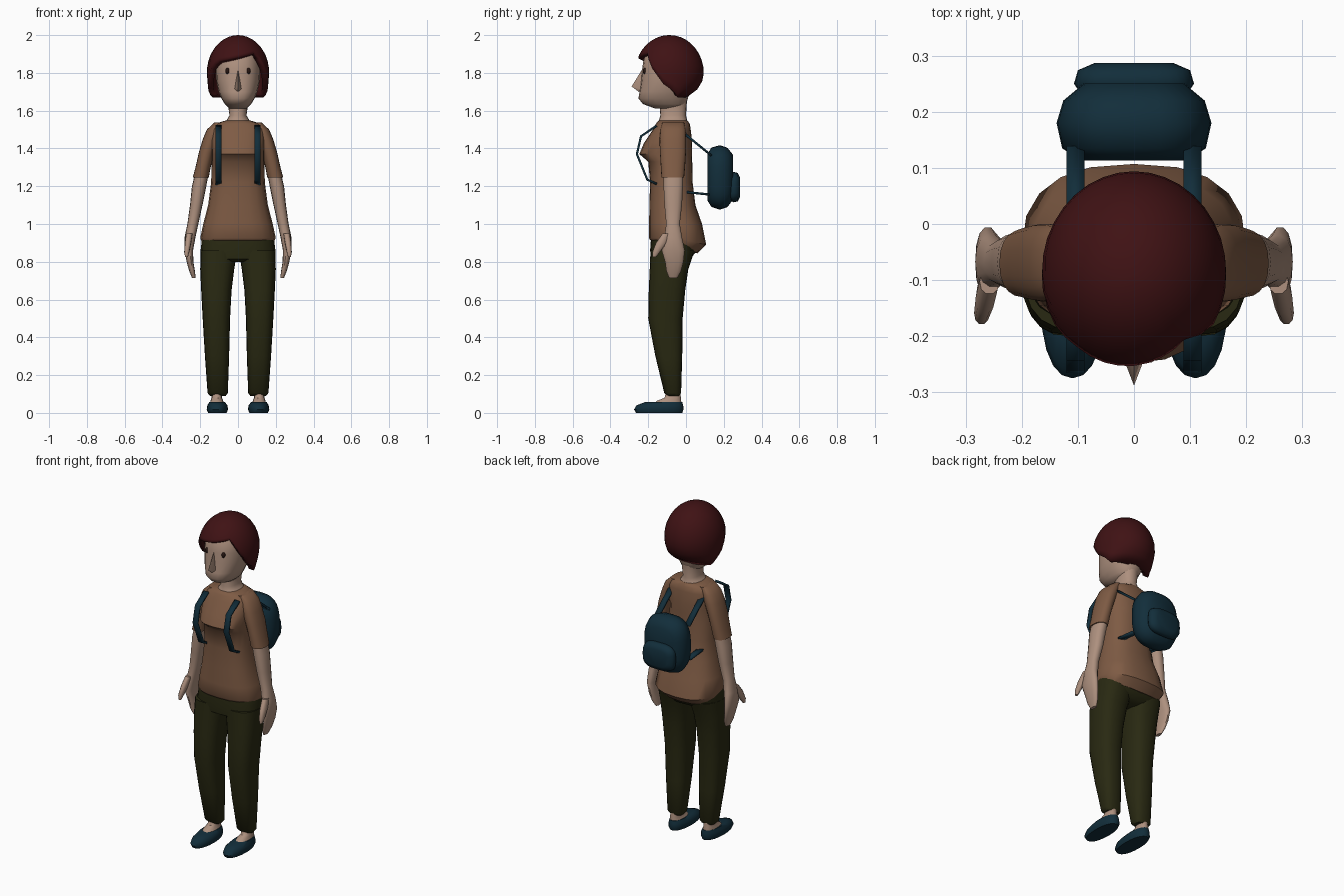
import bpy
import bmesh
from math import sin, cos, pi, sqrt, radians
from mathutils import Vector

cube = bpy.data.objects.get("Cube")
if cube:
    bpy.data.objects.remove(cube, do_unlink=True)


def material(name, r, g, b):
    mat = bpy.data.materials.new(name)
    mat.use_nodes = True
    mat.diffuse_color = (r, g, b, 1)
    shader = mat.node_tree.nodes["Principled BSDF"]
    shader.inputs["Base Color"].default_value = (r, g, b, 1)
    shader.inputs["Roughness"].default_value = .8
    return mat


skin = material("skin", .42, .28, .21)
hair_red = material("dark red hair", .05, .006, .007)
shirt_brown = material("brown shirt", .21, .105, .058)
trouser_green = material("olive trousers", .022, .022, .006)
pack_blue = material("navy blue", .006, .027, .043)
eye_brown = material("eye dark brown", .02, .008, .006)

SIDES = (("left", 1), ("right", -1))


def finish(name, bm, mat, angle=50):
    """Turn a bmesh into a smooth shaded object."""
    bmesh.ops.recalc_face_normals(bm, faces=bm.faces)
    mesh = bpy.data.meshes.new(name)
    bm.to_mesh(mesh)
    bm.free()
    mesh.materials.append(mat)
    obj = bpy.data.objects.new(name, mesh)
    bpy.context.collection.objects.link(obj)
    bpy.ops.object.select_all(action="DESELECT")
    obj.select_set(True)
    bpy.context.view_layer.objects.active = obj
    bpy.ops.object.shade_smooth_by_angle(angle=radians(angle))
    return obj


def power(value, exponent):
    return abs(value) ** exponent * (1 if value >= 0 else -1)


def skin_rings(bm, rings, cap=True):
    for low, high in zip(rings, rings[1:]):
        count = len(low)
        for i in range(count):
            j = (i + 1) % count
            bm.faces.new((low[i], low[j], high[j], high[i]))
    if cap:
        bm.faces.new(rings[0])
        bm.faces.new(rings[-1])


def loft(name, sections, mat, side=1, round_power=2.3, count=20, along_y=False, angle=50):
    """Sections are (height, x min, x max, depth min, depth max, optional rear droop)."""
    bm = bmesh.new()
    rings = []
    for level, x0, x1, d0, d1, *droop in sections:
        ring = []
        for i in range(count):
            a = 2 * pi * i / count
            u = power(cos(a), 2 / round_power)
            v = power(sin(a), 2 / round_power)
            x = side * ((x0 + x1) / 2 + u * (x1 - x0) / 2)
            d = (d0 + d1) / 2 + v * (d1 - d0) / 2
            z = level - (droop[0] * max(0, v) if droop else 0)
            ring.append(bm.verts.new((x, z, d) if along_y else (x, d, z)))
        rings.append(ring)
    skin_rings(bm, rings)
    return finish(name, bm, mat, angle)


def centred(*rows):
    """Expand (height, half width, ...) rows to symmetric sections."""
    return [(row[0], -row[1], row[1], *row[2:]) for row in rows]


def strap(name, path, side):
    """Flat band following a (y, z) path."""
    bm = bmesh.new()
    pairs = [[bm.verts.new((side * x, y, z)) for x in (.088, .12)] for y, z in path]
    for a, b in zip(pairs, pairs[1:]):
        bm.faces.new((a[0], a[1], b[1], b[0]))
    obj = finish(name, bm, pack_blue, 30)
    band = obj.modifiers.new("thickness", "SOLIDIFY")
    band.thickness = .012
    band.offset = 0


# Shirt body with bust and drooping rear hem
loft("shirt_body", centred(
    (.91, .19, -.185, .06, .065), (.925, .2, -.197, .107, .035),
    (1, .184, -.195, .085), (1.1, .158, -.194, .05),
    (1.22, .142, -.19, .035), (1.33, .14, -.2, .033),
    (1.37, .14, -.247, .033), (1.43, .142, -.222, .033),
    (1.5, .145, -.175, .025), (1.53, .125, -.16, .02),
    (1.548, .065, -.145, .008)), shirt_brown, round_power=2.5)

# Trouser seat
loft("trouser_seat", centred(
    (.8, .15, -.16, -.01), (.815, .192, -.185, .022),
    (.86, .198, -.19, .06), (.93, .19, -.185, .07)), trouser_green, round_power=2.6)

for label, s in SIDES:
    # Sleeve, bare arm, hand and thumb
    loft(label + "_sleeve", [
        (1.537, .07, .125, -.125, -.01), (1.5, .08, .165, -.135, -.002),
        (1.45, .1, .186, -.14, 0), (1.38, .125, .207, -.138, 0),
        (1.3, .145, .225, -.133, -.005), (1.245, .155, .24, -.13, -.01)],
        shirt_brown, s)
    loft(label + "_arm", [
        (1.4, .13, .195, -.12, -.01), (1.2, .168, .244, -.12, -.015),
        (1.1, .188, .254, -.115, -.02), (1, .21, .268, -.106, -.032),
        (.93, .225, .283, -.115, -.02), (.86, .238, .283, -.13, -.005),
        (.8, .236, .272, -.112, -.012), (.75, .228, .258, -.105, -.025),
        (.715, .224, .244, -.09, -.045)], skin, s, count=14)
    loft(label + "_thumb", [
        (.95, .24, .275, -.125, -.08), (.9, .248, .282, -.16, -.1),
        (.85, .258, .285, -.179, -.138), (.825, .265, .28, -.176, -.158)],
        skin, s, count=10)

    # Trouser leg
    loft(label + "_trouser_leg", [
        (.09, .065, .148, -.098, -.035), (.105, .054, .161, -.115, -.026),
        (.3, .047, .175, -.162, -.02), (.5, .042, .187, -.2, -.018),
        (.65, .034, .195, -.197, -.004), (.76, .02, .2, -.192, .012),
        (.86, .005, .198, -.188, .045)], trouser_green, s, round_power=2.6)

    # Bare foot and slip-on shoe
    loft(label + "_foot", [
        (.04, .07, .15, -.18, -.022), (.064, .078, .146, -.155, -.024),
        (.08, .085, .14, -.115, -.026), (.13, .085, .135, -.1, -.033)],
        skin, s, count=14)
    loft(label + "_shoe", [
        (0, .06, .158, -.265, -.02), (.018, .053, .166, -.275, -.013),
        (.04, .056, .162, -.262, -.015), (.058, .07, .152, -.215, -.02)],
        pack_blue, s, round_power=2.2)

    # Backpack straps at chest and back
    strap(label + "_chest_strap", [(-.155, 1.52), (-.238, 1.465), (-.26, 1.37),
                                   (-.205, 1.235), (-.155, 1.212)], s)
    strap(label + "_upper_back_strap", [(-.01, 1.48), (.135, 1.362)], s)
    strap(label + "_lower_back_strap", [(-.01, 1.17), (.125, 1.156)], s)

    # Eye
    bm = bmesh.new()
    bmesh.ops.create_uvsphere(bm, u_segments=12, v_segments=8, radius=1)
    bmesh.ops.scale(bm, vec=(.011, .011, .017), verts=bm.verts)
    bmesh.ops.translate(bm, vec=(s * .055, -.218, 1.81), verts=bm.verts)
    finish(label + "_eye", bm, eye_brown)

# Neck and head
loft("neck", centred((1.535, .075, -.148, .01), (1.553, .058, -.142, .005),
                     (1.575, .045, -.136, 0), (1.65, .055, -.14, .005)), skin)
loft("head", centred(
    (1.612, .045, -.165, -.02), (1.635, .07, -.228, 0),
    (1.665, .088, -.252, .01), (1.7, .103, -.246, .02),
    (1.76, .115, -.238, .04), (1.82, .118, -.232, .05),
    (1.89, .112, -.222, .05), (1.95, .07, -.17, .01)), skin)

# Nose wedge
bm = bmesh.new()
for point in ((0, -.228, 1.825), (0, -.288, 1.728), (0, -.25, 1.7),
              (.02, -.236, 1.715), (-.02, -.236, 1.715), (0, -.2, 1.75)):
    bm.verts.new(point)
bmesh.ops.convex_hull(bm, input=bm.verts)
finish("nose", bm, skin)


def hair_edge(front_back, x):
    """Lower hair edge: slanted fringe, sweeping down past the cheeks."""
    stops = ((-.75, 1.885 + .2 * x), (-.55, 1.835), (-.15, 1.735), (.45, 1.67))
    if front_back <= stops[0][0]:
        return stops[0][1]
    for (s0, z0), (s1, z1) in zip(stops, stops[1:]):
        if front_back <= s1:
            return z0 + (z1 - z0) * (front_back - s0) / (s1 - s0)
    return stops[-1][1]


# Bobbed hair shell
bm = bmesh.new()
columns, rows, rings = 36, 12, []
for k in range(rows + 1):
    ring = []
    for i in range(columns):
        a = 2 * pi * i / columns
        u, v = cos(a), sin(a)
        edge = hair_edge(v, .165 * u)
        z = edge + (2 - edge) * sin(k / rows * pi / 2)
        if z > 1.8:
            wide = deep = sqrt(max(0, 1 - ((z - 1.8) / .2) ** 2))
        else:
            wide = 1 - .5 * (1.8 - z)
            deep = sqrt(1 - ((1.8 - z) / .15) ** 2) if v > 0 else 1
        ring.append(bm.verts.new((.165 * u * wide, -.088 + .182 * v * deep, z)))
    rings.append(ring)
skin_rings(bm, rings, cap=False)
bmesh.ops.remove_doubles(bm, verts=bm.verts, dist=.0005)
hair = finish("hair", bm, hair_red, 60)
shell = hair.modifiers.new("thickness", "SOLIDIFY")
shell.thickness = .03
shell.offset = -1

# Backpack and its front pocket
loft("backpack", centred(
    (.113, .095, 1.125, 1.37), (.135, .128, 1.09, 1.405), (.18, .138, 1.076, 1.417),
    (.22, .126, 1.09, 1.403), (.25, .09, 1.13, 1.365)),
    pack_blue, round_power=2.9, count=28, along_y=True, angle=60)
loft("backpack_pocket", centred(
    (.225, .09, 1.13, 1.26), (.25, .107, 1.115, 1.276), (.274, .1, 1.12, 1.27),
    (.287, .07, 1.145, 1.245)),
    pack_blue, round_power=3.2, count=28, along_y=True, angle=60)
